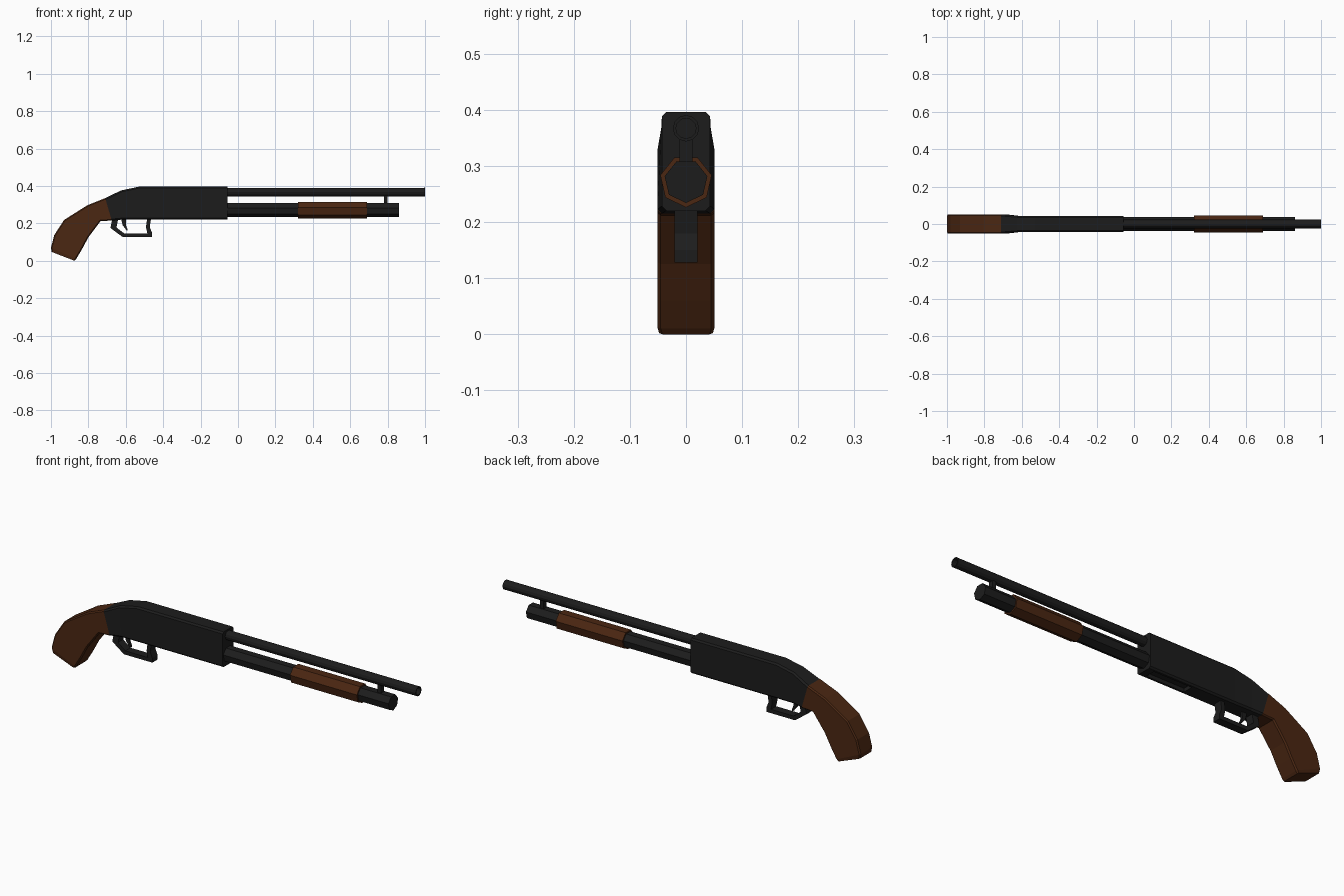
import bpy, bmesh, math
from mathutils import Vector

if "Cube" in bpy.data.objects:
    bpy.data.objects.remove(bpy.data.objects["Cube"])


def material(name, rgb):
    m = bpy.data.materials.new(name)
    m.diffuse_color = (*rgb, 1)
    m.use_nodes = True
    m.node_tree.nodes["Principled BSDF"].inputs["Base Color"].default_value = m.diffuse_color
    return m


STEEL = material("dark_steel", (0.012, 0.012, 0.012))
WOOD = material("brown_wood", (0.07, 0.02, 0.006))


def finish(name, bm, mat):
    bmesh.ops.recalc_face_normals(bm, faces=bm.faces)
    me = bpy.data.meshes.new(name)
    bm.to_mesh(me)
    bm.free()
    ob = bpy.data.objects.new(name, me)
    bpy.context.collection.objects.link(ob)
    me.materials.append(mat)
    return ob


def skin(bm, rings):
    """Bridge rings of equal length and cap both ends."""
    rows = [[bm.verts.new(p) for p in r] for r in rings]
    n = len(rows[0])
    for a, b in zip(rows, rows[1:]):
        for i in range(n):
            j = (i + 1) % n
            bm.faces.new((a[i], a[j], b[j], b[i]))
    bm.faces.new(rows[0])
    bm.faces.new(rows[-1])


def body(name, stations, chamfer, mat):
    """Chamfered box sections; a station is (top xz, bottom xz, half width)."""
    rings = []
    for top, bot, w in stations:
        t, b = Vector((top[0], 0, top[1])), Vector((bot[0], 0, bot[1]))
        d = (b - t).normalized() * chamfer
        half = [(w - chamfer, t), (w, t + d), (w, b - d), (w - chamfer, b)]
        ring = [(y, p) for y, p in half] + [(-y, p) for y, p in reversed(half)]
        rings.append([(p.x, y, p.z) for y, p in ring])
    bm = bmesh.new()
    skin(bm, rings)
    return finish(name, bm, mat)


def tube(name, sections, z, sides, mat):
    """Solid along x from (x, radius) sections, one vertex pointing down."""
    bm = bmesh.new()
    step = 2 * math.pi / sides
    skin(bm, [[(x, r * math.sin(i * step), z - r * math.cos(i * step))
               for i in range(sides)] for x, r in sections])
    return finish(name, bm, mat)


def plate(name, outline, w, mat):
    """Side outline in xz, extruded to half width w."""
    bm = bmesh.new()
    skin(bm, [[(x, y, z) for x, z in outline] for y in (-w, w)])
    return finish(name, bm, mat)


# Receiver, flaring to meet the grip
receiver = body("receiver", [
    ((-0.71, 0.335), (-0.675, 0.215), 0.051),
    ((-0.625, 0.376), (-0.62, 0.22), 0.044),
    ((-0.53, 0.396), (-0.53, 0.22), 0.043),
    ((-0.055, 0.396), (-0.055, 0.22), 0.043)], 0.008, STEEL)

# Loading port recess under the receiver
port = plate("loading_port_cutter",
             [(-0.30, 0.2), (-0.09, 0.2), (-0.09, 0.238), (-0.30, 0.238)], 0.025, STEEL)
port.hide_render = True
port.hide_viewport = True
cut = receiver.modifiers.new("loading_port", 'BOOLEAN')
cut.object = port
cut.operation = 'DIFFERENCE'
cut.solver = 'EXACT'

# Curved pistol grip
body("grip", [
    ((-0.71, 0.335), (-0.675, 0.215), 0.051),
    ((-0.805, 0.297), (-0.735, 0.212), 0.051),
    ((-0.93, 0.218), (-0.80, 0.125), 0.051),
    ((-0.982, 0.138), (-0.835, 0.06), 0.051),
    ((-1.0, 0.07), (-0.865, 0.01), 0.051),
    ((-0.996, 0.047), (-0.874, 0.0), 0.048)], 0.006, WOOD)

# Barrel with hollow muzzle
tube("barrel", [(-0.08, 0.023), (0.985, 0.023), (1.0, 0.0235),
                (1.0, 0.018), (0.93, 0.018)], 0.367, 12, STEEL)

# Magazine tube and sliding fore-end
tube("magazine_tube", [(-0.08, 0.039), (0.86, 0.039)], 0.273, 7, STEEL)
tube("fore_end", [(0.32, 0.047), (0.69, 0.047)], 0.273, 7, WOOD)

# Post joining barrel and magazine
plate("barrel_post", [(0.78, 0.30), (0.80, 0.30), (0.80, 0.36), (0.78, 0.36)], 0.012, STEEL)

# Trigger guard and trigger
plate("trigger_guard", [
    (-0.672, 0.225), (-0.682, 0.175), (-0.618, 0.128), (-0.46, 0.128), (-0.46, 0.15),
    (-0.472, 0.18), (-0.465, 0.225), (-0.486, 0.225), (-0.492, 0.18), (-0.485, 0.147),
    (-0.61, 0.147), (-0.65, 0.178), (-0.64, 0.225)], 0.0205, STEEL)
plate("trigger", [
    (-0.625, 0.225), (-0.617, 0.19), (-0.594, 0.16), (-0.59, 0.166),
    (-0.599, 0.19), (-0.598, 0.225)], 0.006, STEEL)
